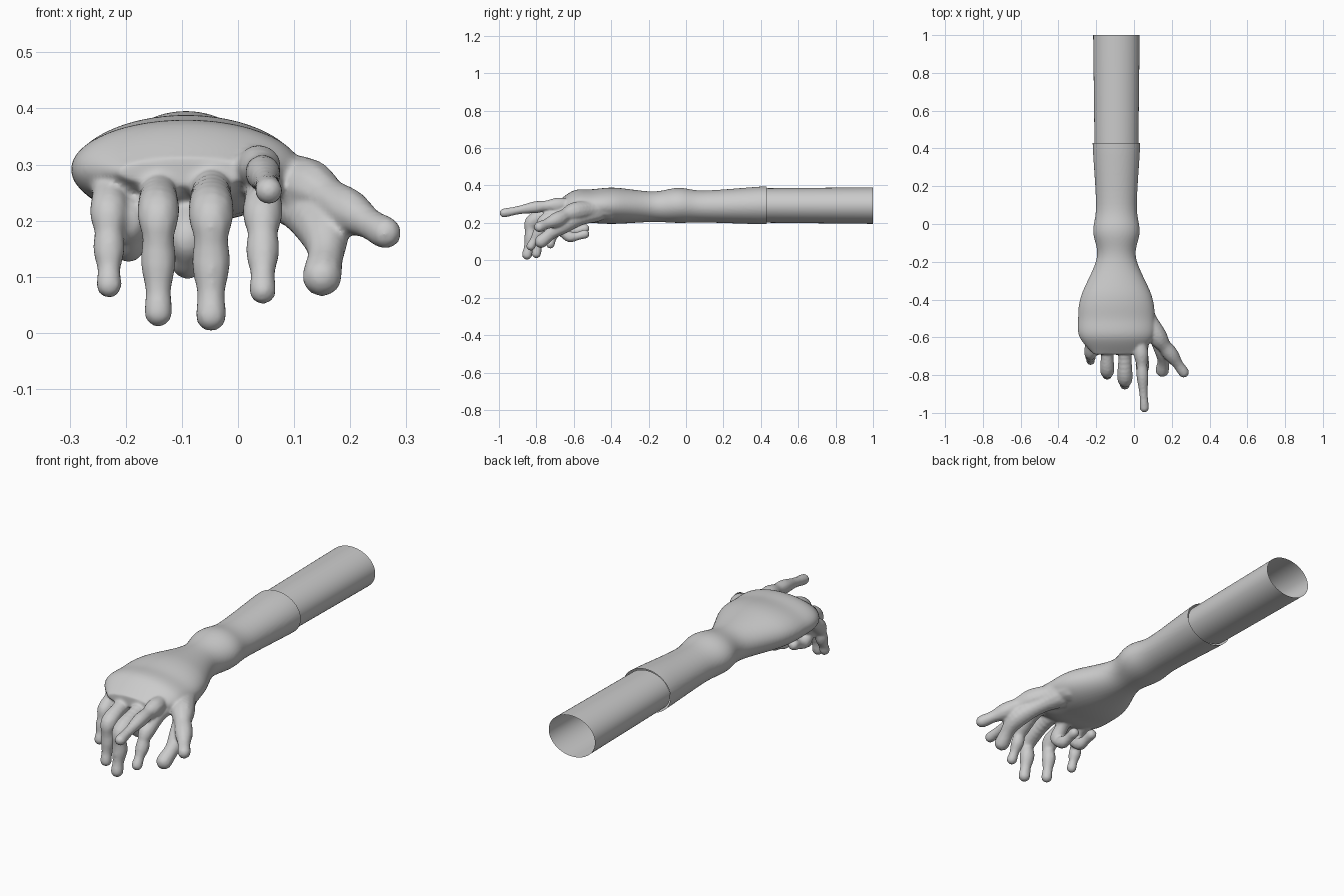
import bpy, bmesh, math
from mathutils import Vector, Matrix

if "Cube" in bpy.data.objects:
    bpy.data.objects.remove(bpy.data.objects["Cube"])

CX = -0.093  # arm axis


def spline(points, steps):
    """Catmull-Rom samples through vectors."""
    p = [Vector(q) for q in points]
    p = [p[0]] + p + [p[-1]]
    out = []
    for a, b, c, d in zip(p, p[1:], p[2:], p[3:]):
        for s in range(steps):
            t = s / steps
            out.append(0.5 * (2 * b + (c - a) * t + (2 * a - 5 * b + 4 * c - d) * t * t
                              + (3 * b - a - 3 * c + d) * t ** 3))
    return out + [p[-1]]


def loft(bm, rings, caps, sides=64):
    """Rings are (y, half width, z low, z high)."""
    loops = []
    for y, rx, lo, hi in rings:
        loops.append([bm.verts.new((CX + rx * math.cos(a), y,
                                    (lo + hi) / 2 + (hi - lo) / 2 * math.sin(a)))
                      for a in (2 * math.pi * k / sides for k in range(sides))])
    for a, b in zip(loops, loops[1:]):
        for k in range(sides):
            n = (k + 1) % sides
            bm.faces.new((a[k], a[n], b[n], b[k]))
    if caps:
        bm.faces.new(loops[0][::-1])
        bm.faces.new(loops[-1])
    bmesh.ops.recalc_face_normals(bm, faces=bm.faces)


def finger(bm, joints, r_base, r_tip, steps=10):
    """Overlapping balls along the joints, tapering, with a waist between joints."""
    path = spline(joints, steps)
    for i, co in enumerate(path):
        r = r_base + (r_tip - r_base) * i / (len(path) - 1)
        r *= 0.91 + 0.09 * math.cos(2 * math.pi * i / steps)
        bmesh.ops.create_icosphere(bm, subdivisions=2, radius=r,
                                   matrix=Matrix.Translation(co))


def make_object(name, bm):
    mesh = bpy.data.meshes.new(name)
    bm.to_mesh(mesh)
    bm.free()
    for p in mesh.polygons:
        p.use_smooth = True
    ob = bpy.data.objects.new(name, mesh)
    bpy.context.collection.objects.link(ob)
    return ob


# Forearm, wrist and palm
bm = bmesh.new()
arm = [(0.48, 0.125, 0.193, 0.394), (0.40, 0.125, 0.193, 0.394),
       (0.10, 0.108, 0.202, 0.373), (-0.04, 0.123, 0.200, 0.387),
       (-0.18, 0.104, 0.205, 0.368), (-0.38, 0.187, 0.195, 0.388),
       (-0.50, 0.203, 0.200, 0.380), (-0.60, 0.195, 0.212, 0.373),
       (-0.69, 0.120, 0.262, 0.312)]
loft(bm, spline(arm, 8), True)

# Four hanging fingers: x, knuckle y, tip y, tip z, size
for x, y, tip_y, tip_z, r in ((-0.23, -0.68, -0.725, 0.085, 0.9),
                              (-0.142, -0.77, -0.80, 0.036, 1),
                              (-0.048, -0.81, -0.85, 0.03, 1.08),
                              (0.044, -0.75, -0.83, 0.075, 0.95)):
    knuckle, tip = Vector((x, y, 0.215)), Vector((x, tip_y, tip_z))
    finger(bm, [(x, -0.59, 0.28), knuckle, knuckle.lerp(tip, 0.5), tip],
           0.046 * r, 0.026 * r)

# Pointing finger
finger(bm, [(0.02, -0.58, 0.30), (0.038, -0.69, 0.295),
            (0.045, -0.81, 0.283), (0.055, -0.973, 0.253)], 0.048, 0.025)

# Two thumbs on the right side
finger(bm, [(0.03, -0.42, 0.28), (0.12, -0.59, 0.26),
            (0.195, -0.69, 0.217), (0.263, -0.785, 0.178)], 0.066, 0.029)
finger(bm, [(0.05, -0.48, 0.26), (0.15, -0.66, 0.185), (0.15, -0.775, 0.1)],
       0.057, 0.036)

# Two curled fingers under the palm
for x, low in ((-0.195, 0.155), (-0.09, 0.125)):
    finger(bm, [(x, -0.58, 0.25), (x, -0.66, low + 0.045),
                (x, -0.62, low), (x, -0.54, low + 0.015)], 0.04, 0.025)

# Fuse into one skin, then cut the elbow end open
raw = make_object("hand_raw", bm)
fuse = raw.modifiers.new("fuse", 'REMESH')
fuse.mode = 'VOXEL'
fuse.voxel_size = 0.0065
relax = raw.modifiers.new("relax", 'SMOOTH')
relax.factor = 0.5
relax.iterations = 5
deps = bpy.context.evaluated_depsgraph_get()
bm = bmesh.new()
bm.from_mesh(raw.evaluated_get(deps).to_mesh())
bpy.data.objects.remove(raw)
bmesh.ops.bisect_plane(bm, geom=bm.verts[:] + bm.edges[:] + bm.faces[:],
                       plane_co=(0, 0.43, 0), plane_no=(0, 1, 0), clear_outer=True)
make_object("hand_and_forearm", bm)

# Open upper arm tube
bm = bmesh.new()
loft(bm, [(1.0, 0.123, 0.195, 0.390), (0.42, 0.116, 0.201, 0.385)], False)
make_object("upper_arm", bm)
